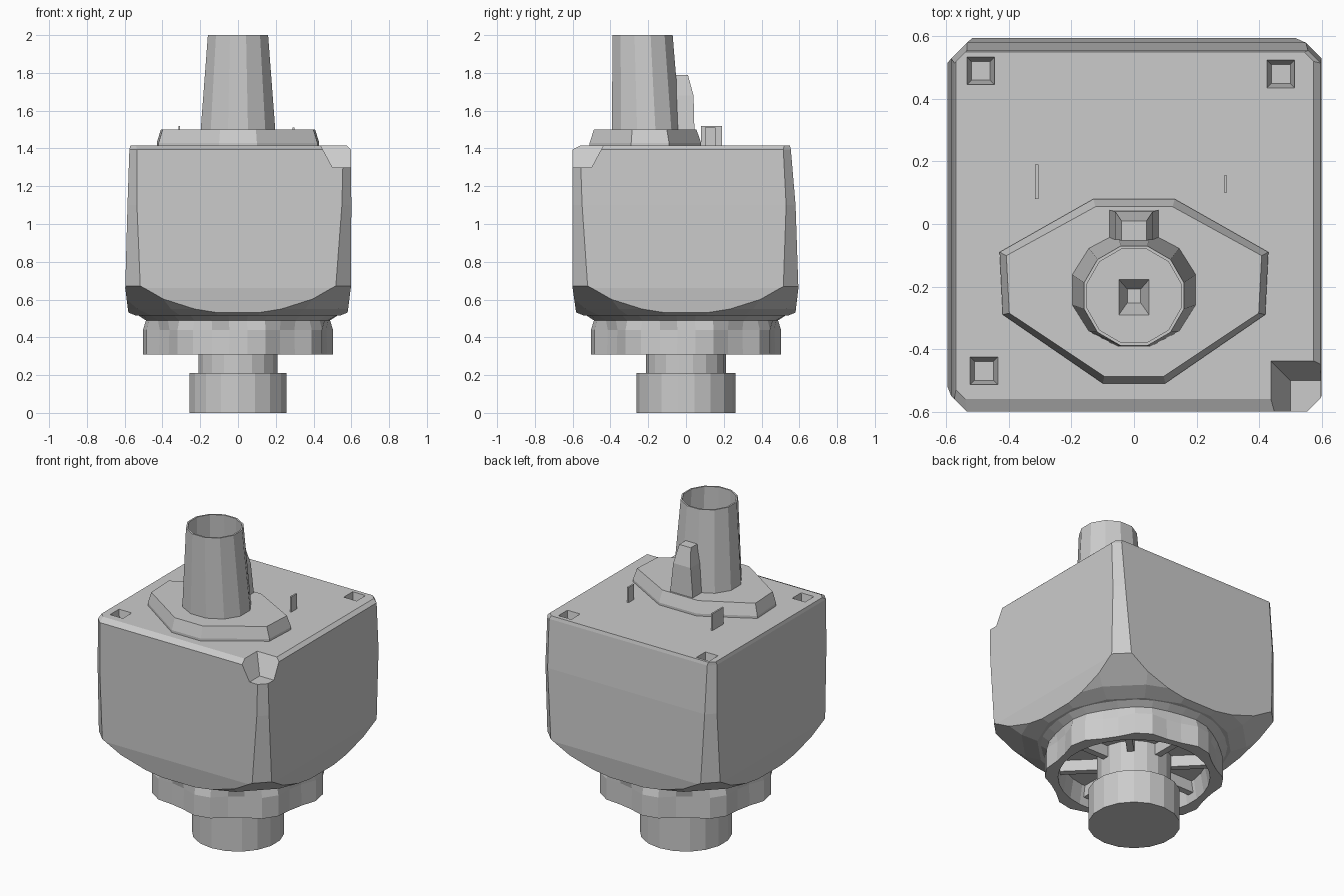
import bpy, bmesh
from math import cos, sin, pi

if "Cube" in bpy.data.objects:
    bpy.data.objects.remove(bpy.data.objects["Cube"])


def loft(name, loops, close=False):
    """Skin equal-length loops of points; cap the ends, or join last to first."""
    bm = bmesh.new()
    rings = [[bm.verts.new(p) for p in loop] for loop in loops]
    n = len(rings[0])
    pairs = list(zip(rings, rings[1:])) + ([(rings[-1], rings[0])] if close else [])
    for a, b in pairs:
        for i in range(n):
            j = (i + 1) % n
            bm.faces.new((a[i], a[j], b[j], b[i]))
    if not close:
        bm.faces.new(rings[0])
        bm.faces.new(rings[-1])
    bmesh.ops.recalc_face_normals(bm, faces=bm.faces)
    me = bpy.data.meshes.new(name)
    bm.to_mesh(me)
    bm.free()
    ob = bpy.data.objects.new(name, me)
    bpy.context.collection.objects.link(ob)
    return ob


def circle(r, z, n, cy=0.0, lobe=1.0, ry=None):
    """Polygon ring; pairs of points alternate between r and r * lobe."""
    pts = []
    for i in range(n):
        k = lobe if (i // 2) % 2 else 1.0
        a = 2 * pi * (i + 0.5) / n
        pts.append((r * k * cos(a), cy + (ry or r) * k * sin(a), z))
    return pts


def rect(x0, x1, y0, y1, z, c=0.0):
    """Rectangle loop, with chamfered corners when c > 0."""
    if not c:
        return [(x0, y0, z), (x1, y0, z), (x1, y1, z), (x0, y1, z)]
    return [(x0 + c, y0, z), (x1 - c, y0, z), (x1, y0 + c, z), (x1, y1 - c, z),
            (x1 - c, y1, z), (x0 + c, y1, z), (x0, y1 - c, z), (x0, y0 + c, z)]


def box(name, x0, x1, y0, y1, z0, z1):
    return loft(name, [rect(x0, x1, y0, y1, z0), rect(x0, x1, y0, y1, z1)])


def cut(ob, cutter, op='DIFFERENCE'):
    m = ob.modifiers.new('cut', 'BOOLEAN')
    m.operation, m.solver, m.object = op, 'EXACT', cutter
    bpy.context.view_layer.objects.active = ob
    bpy.ops.object.modifier_apply(modifier=m.name)
    bpy.data.objects.remove(cutter)


# Stepped bottom shaft
loft('bottom_shaft', [circle(r, z, 18) for r, z in
     ((0.262, 0), (0.262, 0.21), (0.213, 0.21), (0.213, 0.52))])

# Scalloped collar with a recess underneath
N = 32
loft('collar', [circle(0.43, 0.31, N), circle(0.505, 0.31, N, lobe=0.94),
                circle(0.505, 0.44, N, lobe=0.93), circle(0.49, 0.49, N, lobe=0.98),
                circle(0.56, 0.535, N), circle(0.2, 0.54, N),
                circle(0.2, 0.43, N), circle(0.41, 0.43, N)], close=True)

# Radial ribs in the collar recess
for i in range(8):
    rib = box('collar_rib', 0.2, 0.43, -0.02, 0.02, 0.36, 0.45)
    rib.rotation_euler.z = pi * i / 4

# Boxy body, its underside trimmed to a cone
body = loft('body', [rect(-0.57, 0.57, -0.57, 0.57, 0.45, 0.08),
                     rect(-0.597, 0.597, -0.6, 0.595, 0.66, 0.08),
                     rect(-0.585, 0.6, -0.6, 0.58, 1.1, 0.05),
                     rect(-0.575, 0.597, -0.6, 0.555, 1.395, 0.04),
                     rect(-0.57, 0.575, -0.56, 0.55, 1.415, 0.03)])
cut(body, loft('cone_cutter', [circle(r, z, 16) for r, z in
    ((0.55, 0.515), (0.64, 0.55), (0.83, 0.69), (1.2, 0.95), (1.2, 1.7))]),
    'INTERSECT')

# Screw pockets in three corners
for x, y in ((-0.48, -0.47), (0.47, 0.48), (-0.49, 0.49)):
    s = 0.05
    cut(body, loft('pocket_cutter', [
        rect(x - s * 0.6, x + s * 0.6, y - s * 0.6, y + s * 0.6, 1.33),
        rect(x - s, x + s, y - s, y + s, 1.45)]))

# Fourth corner: broken-out pocket with sloping sides
cut(body, loft('notch_cutter', [rect(0.5, 0.7, -0.7, -0.5, 1.30),
                                rect(0.43, 0.7, -0.7, -0.43, 1.43)]))

# Eight-sided top plate
outline = [(-0.43, -0.09), (-0.13, 0.08), (0.13, 0.08), (0.43, -0.09),
           (0.42, -0.29), (0.1, -0.51), (-0.1, -0.51), (-0.42, -0.29)]
plate = loft('top_plate', [[(x, y, 1.39) for x, y in outline],
                           [(x, y, 1.43) for x, y in outline],
                           [(x * 0.95, -0.23 + (y + 0.23) * 0.92, 1.5) for x, y in outline]])
cut(plate, loft('pit_cutter', [rect(-0.02, 0.02, -0.25, -0.21, 1.41),
                               rect(-0.055, 0.055, -0.3, -0.17, 1.52)]))

# Hollow tapered spout
loft('spout', [circle(0.205, 1.49, 12, -0.21, ry=0.188), circle(0.165, 2.0, 12, -0.23),
               circle(0.155, 2.0, 12, -0.23), circle(0.18, 1.49, 12, -0.215, ry=0.17)],
     close=True)

# Key rib behind the spout
loft('spout_key', [rect(-0.08, 0.08, -0.07, 0.045, 1.48), rect(-0.06, 0.06, -0.07, 0.04, 1.68),
                   rect(-0.04, 0.04, -0.07, 0.01, 1.79)])

# Thin locating tabs
box('left_tab', -0.316, -0.306, 0.08, 0.19, 1.4, 1.52)
box('right_tab', 0.288, 0.298, 0.1, 0.155, 1.4, 1.51)
